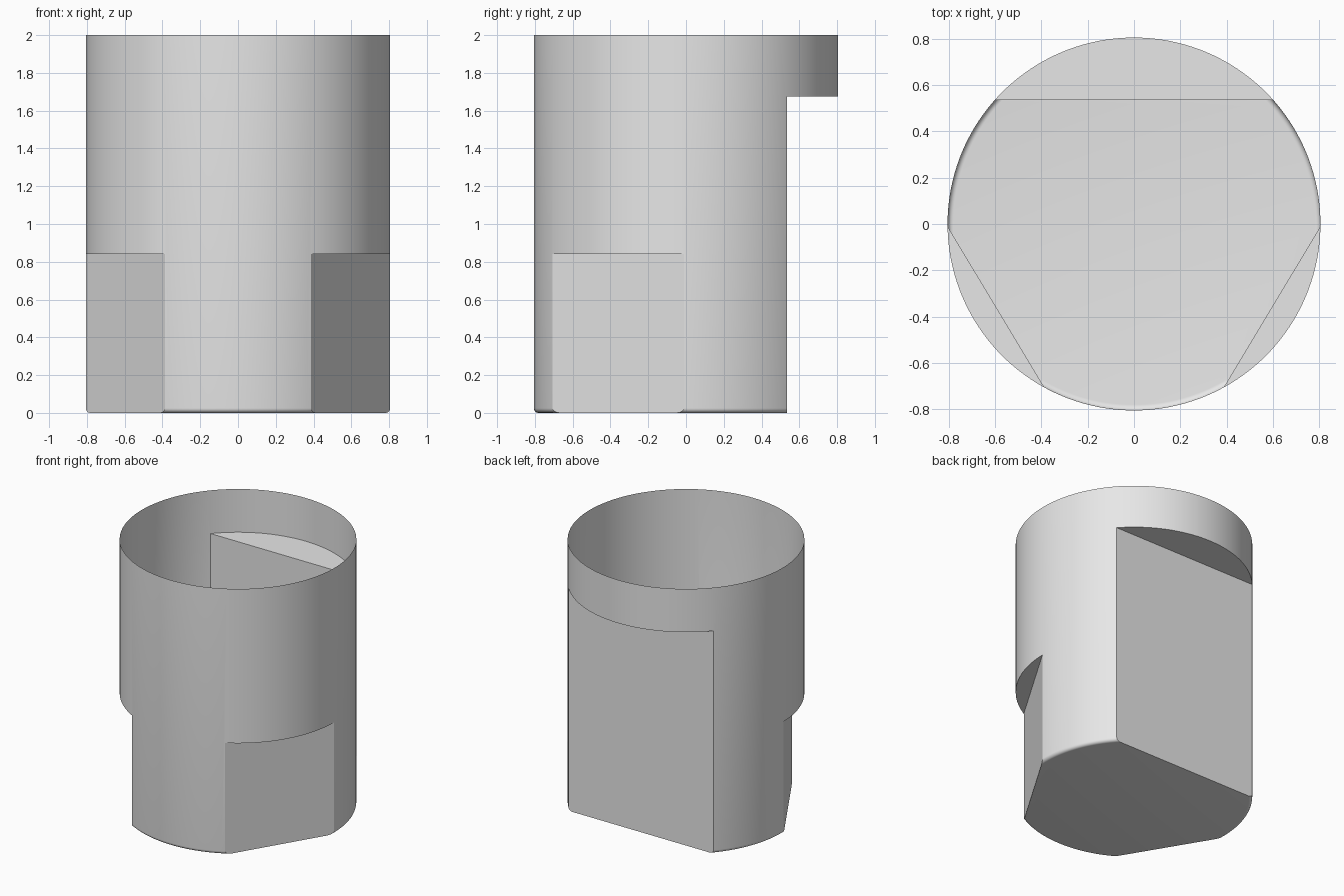
import bpy, bmesh
from math import radians, cos, sin, pi
from mathutils import Matrix

cube = bpy.data.objects.get("Cube")
if cube:
    bpy.data.objects.remove(cube, do_unlink=True)

RADIUS, HEIGHT, FILLET, SIDES = 0.806, 2.0, 0.025, 160

grey = bpy.data.materials.new("light grey")
grey.use_nodes = True
grey.diffuse_color = (0.8, 0.8, 0.8, 1)
grey.node_tree.nodes["Principled BSDF"].inputs["Base Color"].default_value = (0.8, 0.8, 0.8, 1)


def add_object(name, bm):
    bmesh.ops.recalc_face_normals(bm, faces=bm.faces)
    mesh = bpy.data.meshes.new(name)
    bm.to_mesh(mesh)
    bm.free()
    mesh.materials.append(grey)
    obj = bpy.data.objects.new(name, mesh)
    bpy.context.collection.objects.link(obj)
    return obj


def flat_cutter(name, angle, distance, top):
    """Block whose inner face lies at a distance from the axis, along an angle."""
    bm = bmesh.new()
    bmesh.ops.create_cube(bm, size=1)
    bmesh.ops.scale(bm, vec=(1, 3, top + 1), verts=bm.verts)
    bmesh.ops.translate(bm, vec=(distance + 0.5, 0, (top - 1) / 2), verts=bm.verts)
    bmesh.ops.rotate(bm, matrix=Matrix.Rotation(radians(angle), 3, 'Z'), verts=bm.verts)
    obj = add_object(name, bm)
    obj.hide_render = True
    return obj


# Round body with a small fillet around the floor
bm = bmesh.new()
rings = [(RADIUS - FILLET * (1 - sin(a)), FILLET * (1 - cos(a)))
         for a in (i * pi / 12 for i in range(7))] + [(RADIUS, HEIGHT)]
loops = [[bm.verts.new((r * cos(2 * pi * k / SIDES), r * sin(2 * pi * k / SIDES), z))
          for k in range(SIDES)] for r, z in rings]
for low, high in zip(loops, loops[1:]):
    for k in range(SIDES):
        n = (k + 1) % SIDES
        bm.faces.new((low[k], low[n], high[n], high[k]))
bm.faces.new(loops[0])
bm.faces.new(loops[-1])
body = add_object("cup_shell", bm)

# Tall back flat and two short front flats
cutters = [flat_cutter("back_flat_cutter", 90, 0.535, 1.675),
           flat_cutter("left_flat_cutter", -31, 0.696, 0.84),
           flat_cutter("right_flat_cutter", 211, 0.696, 0.84)]
bpy.ops.object.select_all(action='DESELECT')
bpy.context.view_layer.objects.active = body
body.select_set(True)
for cutter in cutters:
    mod = body.modifiers.new("flat", 'BOOLEAN')
    mod.operation = 'DIFFERENCE'
    mod.solver = 'EXACT'
    mod.object = cutter
    bpy.ops.object.modifier_apply(modifier=mod.name)
    bpy.data.objects.remove(cutter, do_unlink=True)

# Open the top, leaving a thin shell
bm = bmesh.new()
bm.from_mesh(body.data)
lid = [f for f in bm.faces if all(v.co.z > HEIGHT - 0.01 for v in f.verts)]
bmesh.ops.delete(bm, geom=lid, context='FACES')
bm.to_mesh(body.data)
bm.free()
bpy.ops.object.shade_smooth_by_angle(angle=radians(20))
